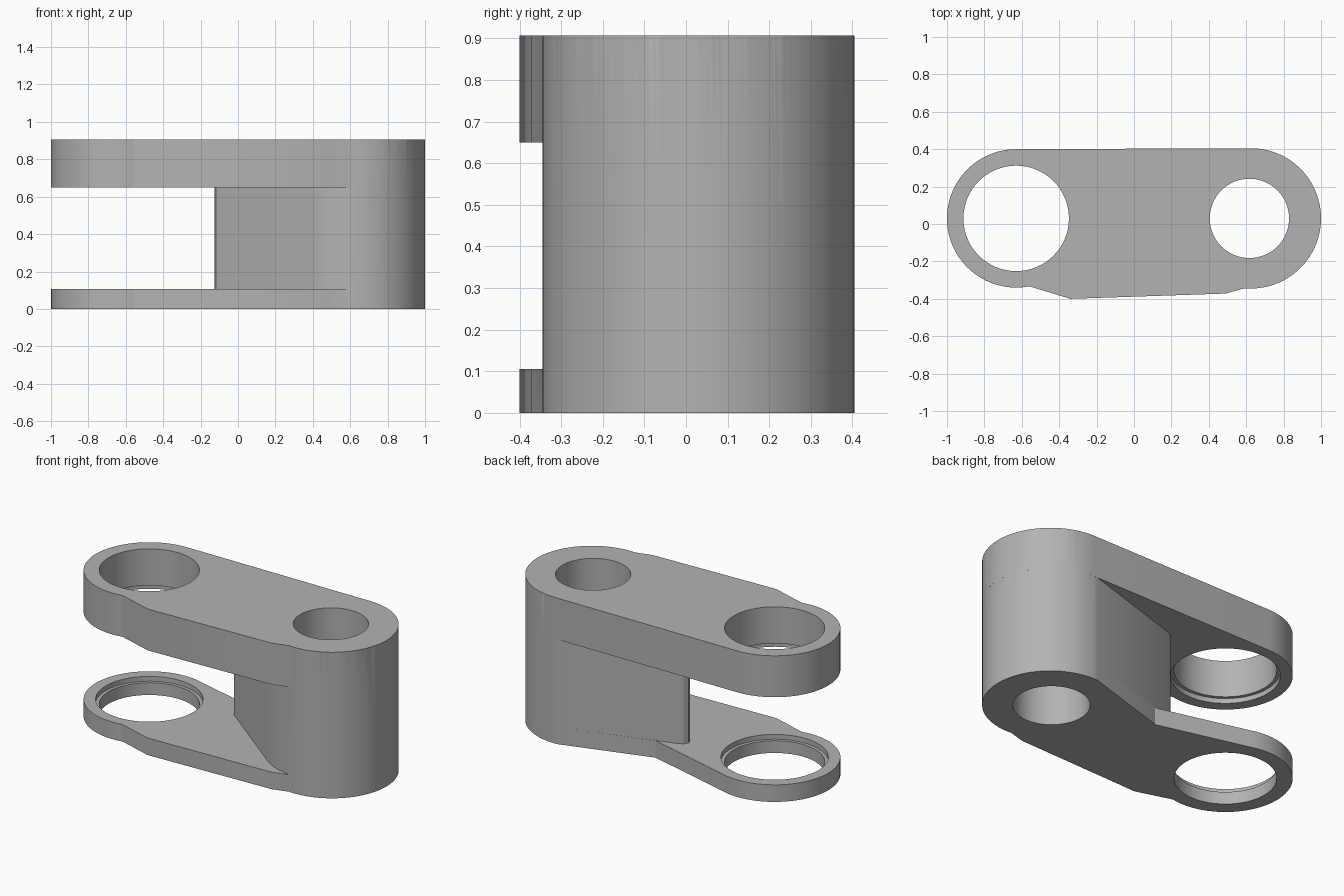
import bpy, bmesh
from math import radians, cos, sin

if "Cube" in bpy.data.objects:
    bpy.data.objects.remove(bpy.data.objects["Cube"])

grey = bpy.data.materials.new("plain grey")
grey.use_nodes = True
grey.diffuse_color = (0.45, 0.45, 0.45, 1)
grey.node_tree.nodes["Principled BSDF"].inputs["Base Color"].default_value = (0.45, 0.45, 0.45, 1)

HEIGHT, PLATE_TOP, ARM_BOTTOM = 0.907, 0.106, 0.65
RING, BOSS = (-0.63, 0.03), (0.625, 0.03)     # centres of the two round ends


def arc(centre, radius, start, end, steps=40):
    """Points along a circular arc, angles in degrees."""
    angles = [radians(start + (end - start) * i / steps) for i in range(steps + 1)]
    return [(centre[0] + radius * cos(a), centre[1] + radius * sin(a)) for a in angles]


def prism(name, outline, bottom, top):
    """Upright solid with the given plan outline."""
    bm = bmesh.new()
    face = bm.faces.new([bm.verts.new((x, y, bottom)) for x, y in outline])
    side = bmesh.ops.extrude_face_region(bm, geom=[face])["geom"]
    verts = [v for v in side if isinstance(v, bmesh.types.BMVert)]
    bmesh.ops.translate(bm, verts=verts, vec=(0, 0, top - bottom))
    bmesh.ops.recalc_face_normals(bm, faces=bm.faces)
    mesh = bpy.data.meshes.new(name)
    bm.to_mesh(mesh)
    bm.free()
    mesh.materials.append(grey)
    obj = bpy.data.objects.new(name, mesh)
    bpy.context.collection.objects.link(obj)
    return obj


def cylinder(name, centre, radius, bottom, top):
    return prism(name, arc(centre, radius, 0, 354.375, 63), bottom, top)


def combine(target, other, operation):
    """Boolean the other solid into the target, then discard it."""
    mod = target.modifiers.new(operation.lower(), "BOOLEAN")
    mod.operation, mod.solver, mod.object = operation, "EXACT", other
    bpy.context.view_layer.objects.active = target
    bpy.ops.object.modifier_apply(modifier=mod.name)
    bpy.data.objects.remove(other)


# Plan outlines, all sharing the large boss end and the front edge
boss_end = arc(BOSS, 0.375, -95, 94)
front_edge = [(-0.34, -0.4), (0.49, -0.372)]
arm_plan = arc(RING, 0.37, 90, 281) + front_edge + arc(BOSS, 0.375, -95, 90)
plate_plan = arc(RING, 0.37, 72, 281) + front_edge + boss_end + [(0.045, 0.235)]
tip = [(-0.08, 0.195), (-0.11, 0.18), (-0.125, 0.155), (-0.118, 0.13)]
column_plan = boss_end + tip + [(0.39, -0.265), (0.43, -0.29), (0.49, -0.32)]

# Body: column joining the thin lower plate and the thick upper arm
link = prism("forked_link", column_plan, 0, HEIGHT)
combine(link, prism("lower_plate", plate_plan, 0, PLATE_TOP), "UNION")
combine(link, prism("upper_arm", arm_plan, ARM_BOTTOM, HEIGHT), "UNION")

# Bores, and the shallow seats on the inner faces of the fork
combine(link, cylinder("ring_bore", RING, 0.282, -0.1, 1), "DIFFERENCE")
combine(link, cylinder("ring_seat", RING, 0.302, PLATE_TOP - 0.03, ARM_BOTTOM + 0.03), "DIFFERENCE")
combine(link, cylinder("boss_bore", (0.617, 0.03), 0.212, -0.1, 1), "DIFFERENCE")

# Smooth round walls with crisp rims
bpy.ops.object.select_all(action="DESELECT")
link.select_set(True)
bpy.context.view_layer.objects.active = link
bpy.ops.object.shade_smooth_by_angle(angle=radians(20))
